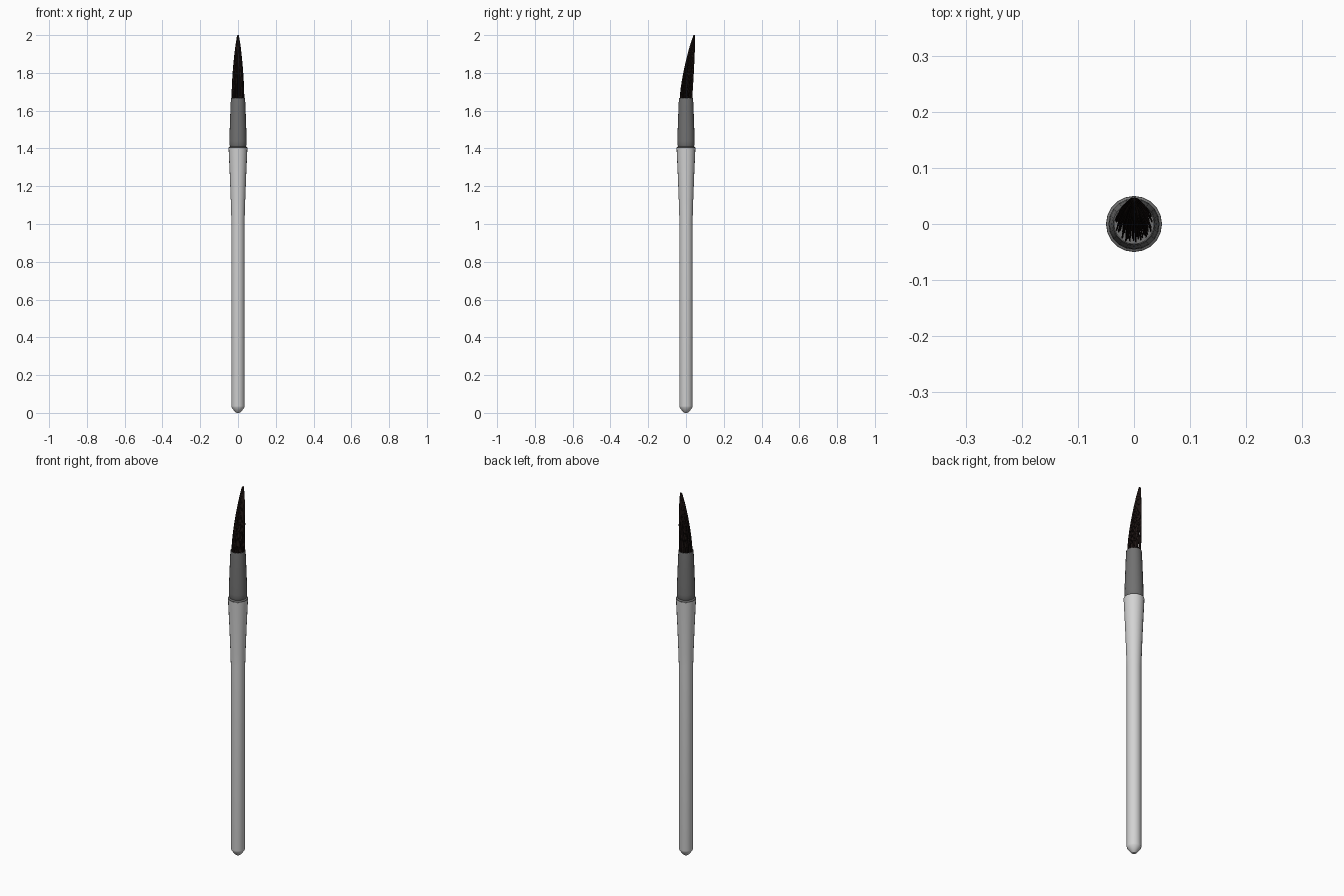
import bpy, bmesh, math, random
from mathutils import Vector

if "Cube" in bpy.data.objects:
    bpy.data.objects.remove(bpy.data.objects["Cube"])

random.seed(4)
SIDES = 20


def material(name, rgb):
    m = bpy.data.materials.new(name)
    m.diffuse_color = (*rgb, 1.0)
    m.use_nodes = True
    m.node_tree.nodes["Principled BSDF"].inputs["Base Color"].default_value = m.diffuse_color
    return m


def finish(bm, name, mat, angle=None):
    bmesh.ops.recalc_face_normals(bm, faces=bm.faces)
    mesh = bpy.data.meshes.new(name)
    bm.to_mesh(mesh)
    bm.free()
    mesh.materials.append(mat)
    obj = bpy.data.objects.new(name, mesh)
    bpy.context.collection.objects.link(obj)
    if angle is not None:
        bpy.context.view_layer.objects.active = obj
        obj.select_set(True)
        bpy.ops.object.shade_smooth_by_angle(angle=math.radians(angle))
        obj.select_set(False)
    return obj


def tube(bm, centres, radii, sides):
    """Skin horizontal rings along a list of centres and cap both ends."""
    rings = []
    for c, r in zip(centres, radii):
        rings.append([bm.verts.new((c[0] + r * math.cos(2 * math.pi * k / sides),
                                    c[1] + r * math.sin(2 * math.pi * k / sides), c[2]))
                      for k in range(sides)])
    for a, b in zip(rings, rings[1:]):
        for k in range(sides):
            n = (k + 1) % sides
            bm.faces.new((a[k], a[n], b[n], b[k]))
    bm.faces.new(rings[0][::-1])
    bm.faces.new(rings[-1])


def lathe(name, profile, mat):
    bm = bmesh.new()
    tube(bm, [(0, 0, z) for r, z in profile], [r for r, z in profile], SIDES)
    return finish(bm, name, mat, 35)


light_grey = material("light grey handle", (0.65, 0.65, 0.65))
dark_grey = material("dark grey metal", (0.165, 0.165, 0.165))
black = material("black bristle", (0.012, 0.007, 0.006))

# Handle: pointed butt, straight shaft, flared upper end
lathe("handle", [(0.008, 0.0), (0.018, 0.008), (0.034, 0.029), (0.035, 0.036),
                 (0.035, 1.02), (0.038, 1.12), (0.043, 1.25),
                 (0.048, 1.36), (0.05, 1.402)], light_grey)

# Metal ferrule: collar rim, small groove, tapering sleeve, recessed mouth
lathe("ferrule", [(0.04, 1.395), (0.0495, 1.402), (0.0495, 1.406), (0.042, 1.41),
                  (0.0455, 1.42), (0.0455, 1.44), (0.044, 1.50), (0.040, 1.61),
                  (0.038, 1.655), (0.037, 1.667), (0.035, 1.667), (0.035, 1.645)],
      dark_grey)

# Bristles: evenly spread strands that converge and sweep backwards
bm = bmesh.new()
COUNT, STEPS, BASE = 120, 8, 1.64
for i in range(COUNT):
    f = (i + 0.5) / COUNT
    radius = 0.0335 * math.sqrt(f)
    ang = i * 2.39996 + random.uniform(-0.1, 0.1)
    top = 2.0 - (0.035 * f * random.random() if i else 0)
    centres, radii = [], []
    for s in range(STEPS + 1):
        z = BASE + (top - BASE) * s / STEPS
        t = max(0, (z - 1.66) / 0.34)
        spread = radius * (1 - 0.86 * t ** 1.8)
        centres.append(Vector((spread * math.cos(ang),
                               spread * math.sin(ang) + 0.043 * t ** 1.3, z)))
        radii.append(0.0015 if s < STEPS else 0.0006)
    tube(bm, centres, radii, 4)
finish(bm, "bristles", black)
